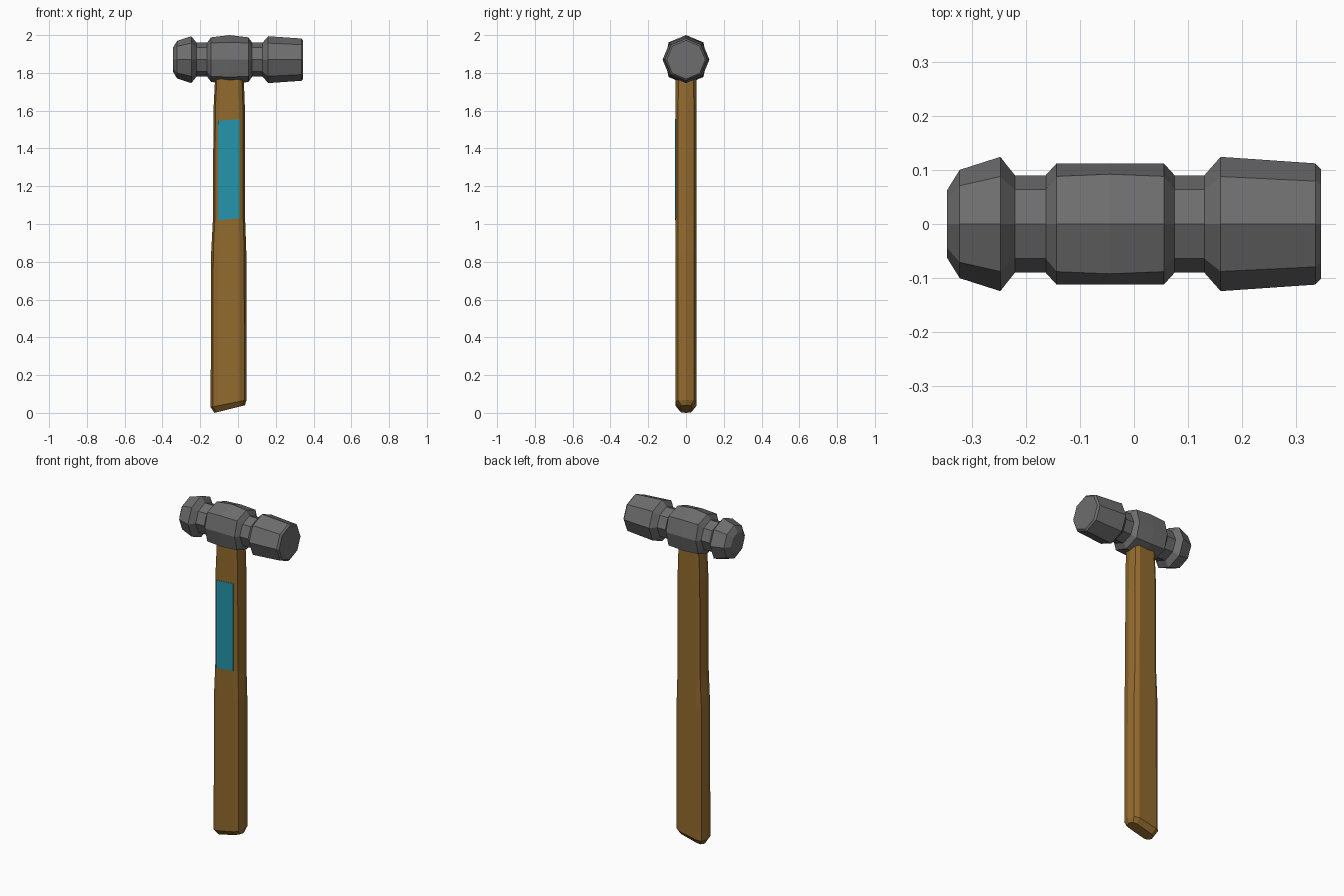
import bpy, bmesh, math

if "Cube" in bpy.data.objects:
    bpy.data.objects.remove(bpy.data.objects["Cube"])


def material(name, rgb):
    m = bpy.data.materials.new(name)
    m.diffuse_color = (*rgb, 1.0)
    m.use_nodes = True
    m.node_tree.nodes["Principled BSDF"].inputs["Base Color"].default_value = m.diffuse_color
    return m


def loft(name, rings, mat):
    """Skin a list of equal-length point rings and cap both ends."""
    bm = bmesh.new()
    vs = [[bm.verts.new(p) for p in ring] for ring in rings]
    n = len(vs[0])
    for a, b in zip(vs, vs[1:]):
        for i in range(n):
            j = (i + 1) % n
            bm.faces.new((a[i], a[j], b[j], b[i]))
    bm.faces.new(vs[0])
    bm.faces.new(vs[-1])
    bmesh.ops.recalc_face_normals(bm, faces=bm.faces)
    me = bpy.data.meshes.new(name)
    bm.to_mesh(me)
    bm.free()
    me.materials.append(mat)
    ob = bpy.data.objects.new(name, me)
    bpy.context.collection.objects.link(ob)
    return ob


steel = material("dark steel", (0.155, 0.155, 0.155))
wood = material("brown wood", (0.29, 0.145, 0.027))
blue = material("teal label", (0.017, 0.30, 0.41))

# Hammer head: octagonal rings along x (x, width radius, height radius, diagonal)
HEAD_Z = 1.87


def head_ring(x, ry, rz, diag):
    pts = [(0, rz), (diag, diag), (ry, 0), (diag, -diag)]
    pts += [(-y, -z) for y, z in pts]
    return [(x, y, HEAD_Z + z) for y, z in pts]


def round_ring(x, r):
    return head_ring(x, r, r, r * math.sqrt(0.5))


head = [round_ring(x, r) for x, r in
        ((-0.345, 0.063), (-0.322, 0.100), (-0.247, 0.124), (-0.22, 0.09), (-0.163, 0.09))]
head += [head_ring(-0.143, 0.112, 0.118, 0.088),
         head_ring(-0.045, 0.112, 0.130, 0.092),
         head_ring(0.055, 0.112, 0.118, 0.088)]
head += [round_ring(x, r) for x, r in
         ((0.075, 0.09), (0.13, 0.09), (0.16, 0.124), (0.335, 0.112), (0.345, 0.102))]
loft("hammer_head", head, steel)


# Handle: flattened ten-sided rings along z, sloped at the butt
def handle_ring(z, xl, xr, ry, slope=0.0):
    c, h = (xl + xr) / 2, (xr - xl) / 2
    pts = [(1, 0), (0.88, 0.75), (0.62, 1), (-0.62, 1), (-0.88, 0.75)]
    pts += [(-a, -b) for a, b in pts]
    return [(c + a * h, b * ry, z + slope * (a + 1) * h) for a, b in pts]


loft("handle", [
    handle_ring(0.0, -0.125, 0.037, 0.032, 0.25),
    handle_ring(0.03, -0.145, 0.045, 0.055, 0.2),
    handle_ring(0.85, -0.142, 0.044, 0.055),
    handle_ring(1.02, -0.133, 0.038, 0.055),
    handle_ring(1.60, -0.130, 0.037, 0.055),
    handle_ring(1.84, -0.118, 0.028, 0.054),
], wood)

# Label: thin plate on the front of the handle
corners = [(-0.105, 1.02), (0.007, 1.03), (0.007, 1.555), (-0.105, 1.547)]
loft("label", [[(x, y, z) for x, z in corners] for y in (-0.053, -0.0575)], blue)
